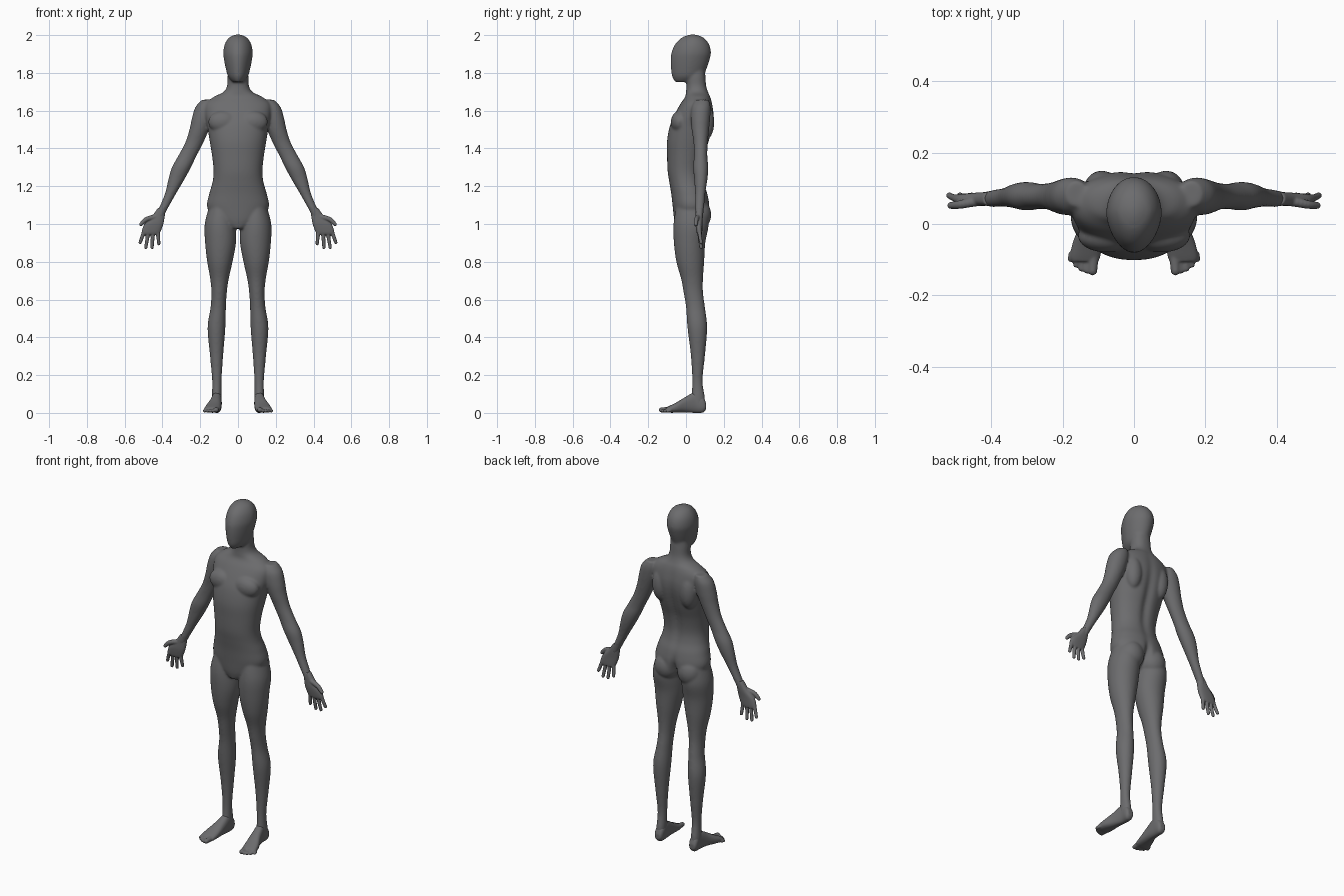
import bpy
import bmesh
from math import cos, sin, exp, pi, copysign
from mathutils import Vector, Matrix

cube = bpy.data.objects.get("Cube")
if cube:
    bpy.data.objects.remove(cube, do_unlink=True)

# One matte grey skin
skin = bpy.data.materials.new("dark_grey_skin")
skin.use_nodes = True
grey = (.15, .15, .155, 1)
skin.diffuse_color = grey
shader = skin.node_tree.nodes["Principled BSDF"]
shader.inputs["Base Color"].default_value = grey
shader.inputs["Roughness"].default_value = .7


def spline(rows, steps=6):
    """Smooth curve through the given section rows."""
    rows = [Vector(row) for row in rows]
    before, after = rows[:1] + rows, rows[2:] + rows[-1:]
    for a, b, c, d in zip(before, rows, rows[1:], after):
        for i in range(steps):
            t = i / steps
            linear = (c - a) * t
            square = (a * 2 - b * 5 + c * 4 - d) * t ** 2
            cubic = (b * 3 - a - c * 3 + d) * t ** 3
            yield b + (linear + square + cubic) / 2
    yield rows[-1]


def loft(bm, rows, side=1, power=2, lengthwise=False, sculpt=None, count=64):
    """Skin over oval sections: two widths, two depths, position on axis."""
    previous = None
    for left, right, front, back, height in spline(rows):
        ring = []
        for i in range(count):
            angle = 2 * pi * i / count
            u, v = (copysign(abs(f) ** (2 / power), f) for f in (cos(angle), sin(angle)))
            x = (left + right + (right - left) * u) / 2
            y = (front + back + (back - front) * v) / 2
            point = Vector((x, height, y) if lengthwise else (x, y, height))
            if sculpt:
                point = sculpt(point, v)
            point.x *= side
            ring.append(bm.verts.new(point))
        if previous:
            for i in range(count):
                j = (i + 1) % count
                bm.faces.new((previous[i], previous[j], ring[j], ring[i]))
        else:
            bm.faces.new(ring)
        previous = ring
    bm.faces.new(previous)


def muscle(bm, centre, size, side=1):
    """Ellipsoid mass that melts into the surrounding skin."""
    place = Matrix.Translation((centre[0] * side, centre[1], centre[2]))
    scale = Matrix.Diagonal((*size, 1))
    bmesh.ops.create_icosphere(bm, subdivisions=3, radius=1, matrix=place @ scale)


def digit(bm, path, thick, thin, side):
    """Finger or toe: a tapering chain of overlapping balls."""
    points = list(spline(path))
    for i, point in enumerate(points):
        radius = thick + (thin - thick) * i / (len(points) - 1)
        muscle(bm, point, (radius,) * 3, side)


def finish(bm, name, voxel, rounds):
    """Fuse the overlapping masses into one smooth skin."""
    bmesh.ops.recalc_face_normals(bm, faces=bm.faces[:])
    mesh = bpy.data.meshes.new(name)
    bm.to_mesh(mesh)
    bm.free()
    mesh.materials.append(skin)
    mesh.polygons.foreach_set("use_smooth", [True] * len(mesh.polygons))
    part = bpy.data.objects.new(name, mesh)
    bpy.context.collection.objects.link(part)
    fuse = part.modifiers.new("fuse", 'REMESH')
    fuse.mode = 'VOXEL'
    fuse.voxel_size = voxel
    fuse.use_smooth_shade = True
    relax = part.modifiers.new("relax", 'SMOOTH')
    relax.factor = .5
    relax.iterations = rounds


def bell(value, centre, width):
    return exp(-((value - centre) / width) ** 2)


def carve_back(point, v):
    """Spine furrow and the cleft below it."""
    if v > 0:
        spine = .014 * bell(point.z, 1.4, .2) * bell(point.x, 0, .025)
        cleft = .04 * bell(point.z, 1.03, .07) * bell(point.x, 0, .018)
        point.y -= spine + cleft
    return point


def narrow_face(point, v):
    """Taper the skull towards the face."""
    point.x *= 1 + .14 * min(v, 0)
    return point


# Half width, front, back, height
torso = [
    (.03, -.05, .03, .975), (.12, -.062, .11, 1.02), (.163, -.07, .125, 1.09),
    (.152, -.078, .115, 1.16), (.135, -.088, .095, 1.22), (.129, -.097, .088, 1.28),
    (.137, -.1, .1, 1.36), (.15, -.1, .125, 1.44), (.163, -.085, .144, 1.52),
    (.175, -.06, .148, 1.58), (.172, -.03, .14, 1.635), (.13, -.005, .13, 1.672),
    (.078, 0, .118, 1.698), (.058, .002, .108, 1.73), (.055, 0, .103, 1.78),
    (.05, 0, .1, 1.83)]
head = [
    (.028, -.058, .05, 1.752), (.052, -.073, .09, 1.78), (.064, -.079, .108, 1.82),
    (.074, -.081, .125, 1.87), (.078, -.076, .132, 1.91), (.069, -.055, .12, 1.955),
    (.046, -.02, .09, 1.988), (.012, .02, .05, 2.003)]

# Inner, outer, front, back, height
leg = [
    (.03, .15, -.05, .11, 1.1), (.012, .176, -.066, .12, 1), (.011, .174, -.064, .102, .9),
    (.029, .163, -.051, .096, .8), (.049, .147, -.026, .09, .71),
    (.059, .141, -.013, .09, .64), (.064, .145, 0, .1, .56), (.067, .161, .008, .112, .45),
    (.079, .148, .026, .1, .3), (.087, .137, .033, .088, .17),
    (.087, .139, .028, .1, .08), (.09, .138, .025, .1, .03)]
arm = [
    (.13, .19, .05, .12, 1.658), (.12, .225, .03, .13, 1.62), (.13, .244, .025, .128, 1.56),
    (.153, .257, .03, .122, 1.5), (.184, .28, .04, .115, 1.43), (.22, .317, .042, .113, 1.36),
    (.249, .35, .038, .118, 1.3), (.281, .368, .043, .114, 1.24),
    (.328, .387, .048, .102, 1.16), (.378, .425, .048, .094, 1.07),
    (.395, .44, .052, .088, 1.03)]

# Body: trunk, head and limbs in one skin
bm = bmesh.new()
loft(bm, [(-row[0], *row) for row in torso], power=2.2, sculpt=carve_back, count=120)
loft(bm, [(-row[0], *row) for row in head], sculpt=narrow_face)
for side in (1, -1):
    loft(bm, leg, side)
    loft(bm, arm, side)
    # Chest, shoulder blade and buttock
    muscle(bm, (.078, -.034, 1.54), (.08, .046, .06), side)
    muscle(bm, (.09, .1, 1.54), (.05, .05, .1), side)
    muscle(bm, (.075, .068, 1.05), (.072, .066, .08), side)
finish(bm, "body", .006, 10)

# Palm sections, then fingers from index to little
palm = [
    (.382, .424, .052, .09, 1.085), (.388, .457, .051, .089, 1.04),
    (.395, .495, .05, .087, 1), (.41, .51, .055, .086, .96), (.42, .505, .06, .084, .945)]
fingers = [
    ((.494, .97), (.518, .902)), ((.474, .96), (.488, .876)),
    ((.45, .955), (.455, .876)), ((.425, .96), (.419, .895))]
thumb = [(.43, .066, 1.04), (.485, .055, 1.025), (.514, .052, .998)]

# Foot sections from heel to ball: inner, outer, sole, instep, position
foot = [
    (.096, .13, .02, .05, .107), (.087, .138, .002, .085, .09), (.086, .139, 0, .11, .05),
    (.087, .151, .002, .086, 0), (.089, .171, .001, .056, -.05),
    (.094, .179, .001, .036, -.09), (.1, .174, .006, .028, -.105)]

for side, label in ((1, "left"), (-1, "right")):
    bm = bmesh.new()
    loft(bm, palm, side, power=2.4)
    for (x, z), (tip_x, tip_z) in fingers:
        bend = ((x + tip_x) / 2, .074, (z + tip_z) / 2)
        digit(bm, [(x, .071, z), bend, (tip_x, .08, tip_z)], .0115, .009, side)
    digit(bm, thumb, .015, .01, side)
    finish(bm, label + "_hand", .0035, 4)

    bm = bmesh.new()
    loft(bm, foot, side, power=2.4, lengthwise=True)
    # Toes shrink and step back from big to little
    for i in range(5):
        size = .0155 if i == 0 else .0115 - .0005 * i
        x = .113 + .0155 * i
        reach = -.131 + .0025 * i * i - .002 * i
        digit(bm, [(x, -.085, size + .003), (x + .003, reach, size)], size, size * .85, side)
    finish(bm, label + "_foot", .004, 4)
